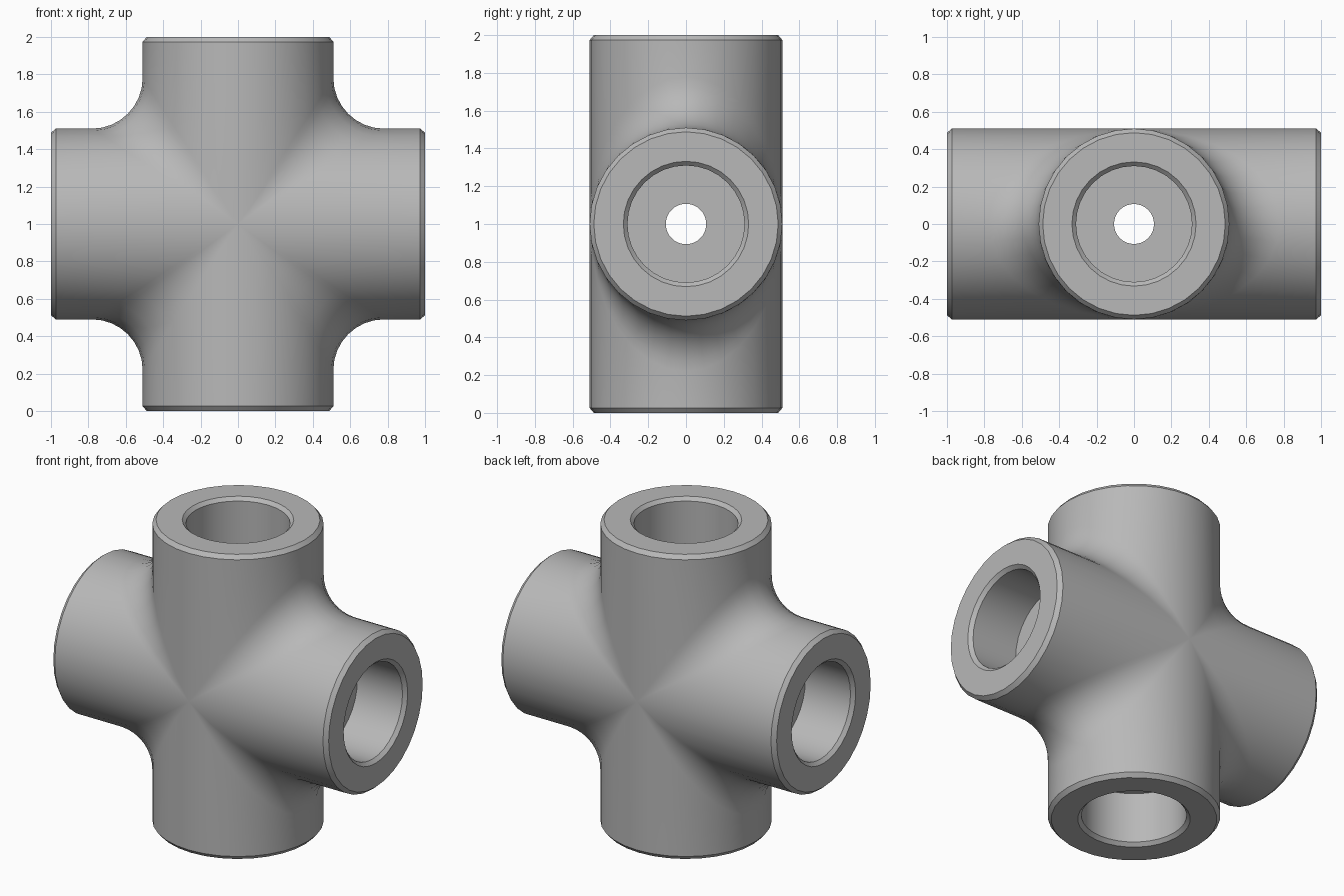
import bpy, bmesh
from math import sin, cos, pi, radians
from mathutils import Vector

cube = bpy.data.objects.get("Cube")
if cube:
    bpy.data.objects.remove(cube)

OUTER, FILLET = 0.51, 0.27       # arm radius, blend radius between arms
SOCKET, FLOOR, BORE = 0.31, 0.65, 0.107
SIDES, ARC = 16, 8               # steps per half circle and per blend
CHAMFER = 0.022

# Half section of one arm as (distance along arm, radius), bore to outer wall
ARM = [(FLOOR, BORE), (FLOOR, SOCKET), (1 - CHAMFER, SOCKET),
       (1, SOCKET + CHAMFER), (1, OUTER - CHAMFER), (1 - CHAMFER - 0.004, OUTER)]


def section(phi):
    """Closed loop running out one arm, round the blend and back along the next."""
    c, s = cos(phi), sin(phi)
    arm = [Vector((d, r * s, r * c)) for d, r in ARM]
    ball = Vector(((OUTER + FILLET) * c, (OUTER + FILLET) * s, (OUTER + FILLET) * c))
    a, b = Vector((0, -s, -c)), Vector((-c, -s, 0))
    angle = a.angle(b)
    blend = []
    for i in range(ARC + 1):
        t = i / ARC
        if angle < 0.001:
            n = a
        else:
            n = (a * sin((1 - t) * angle) + b * sin(t * angle)) / sin(angle)
        blend.append(ball + n * FILLET)
    back = [Vector((p.z, p.y, p.x)) for p in reversed(arm)]
    mitre = Vector((BORE * c, BORE * s, BORE * c))
    return [mitre] + arm + blend + back


# Four identical quadrants joined into one cross fitting
bm = bmesh.new()
for sx, sz in ((1, 1), (-1, 1), (-1, -1), (1, -1)):
    rows = []
    for i in range(SIDES + 1):
        pts = section(-pi / 2 + pi * i / SIDES)
        rows.append([bm.verts.new((p.x * sx, p.y, p.z * sz + 1)) for p in pts])
    for r0, r1 in zip(rows, rows[1:]):
        for j in range(len(r0)):
            k = (j + 1) % len(r0)
            bm.faces.new((r0[j], r0[k], r1[k], r1[j]))
bmesh.ops.remove_doubles(bm, verts=bm.verts[:], dist=0.0005)
bmesh.ops.dissolve_degenerate(bm, edges=bm.edges[:], dist=0.0001)
bmesh.ops.recalc_face_normals(bm, faces=bm.faces[:])

mesh = bpy.data.meshes.new("cross_fitting")
bm.to_mesh(mesh)
bm.free()
fitting = bpy.data.objects.new("cross_fitting", mesh)
bpy.context.collection.objects.link(fitting)

# Plain grey metal
grey = bpy.data.materials.new("grey_metal")
grey.use_nodes = True
colour = (0.48, 0.48, 0.48, 1)
grey.diffuse_color = colour
grey.node_tree.nodes["Principled BSDF"].inputs["Base Color"].default_value = colour
mesh.materials.append(grey)

bpy.ops.object.select_all(action='DESELECT')
fitting.select_set(True)
bpy.context.view_layer.objects.active = fitting
bpy.ops.object.shade_smooth_by_angle(angle=radians(30))
